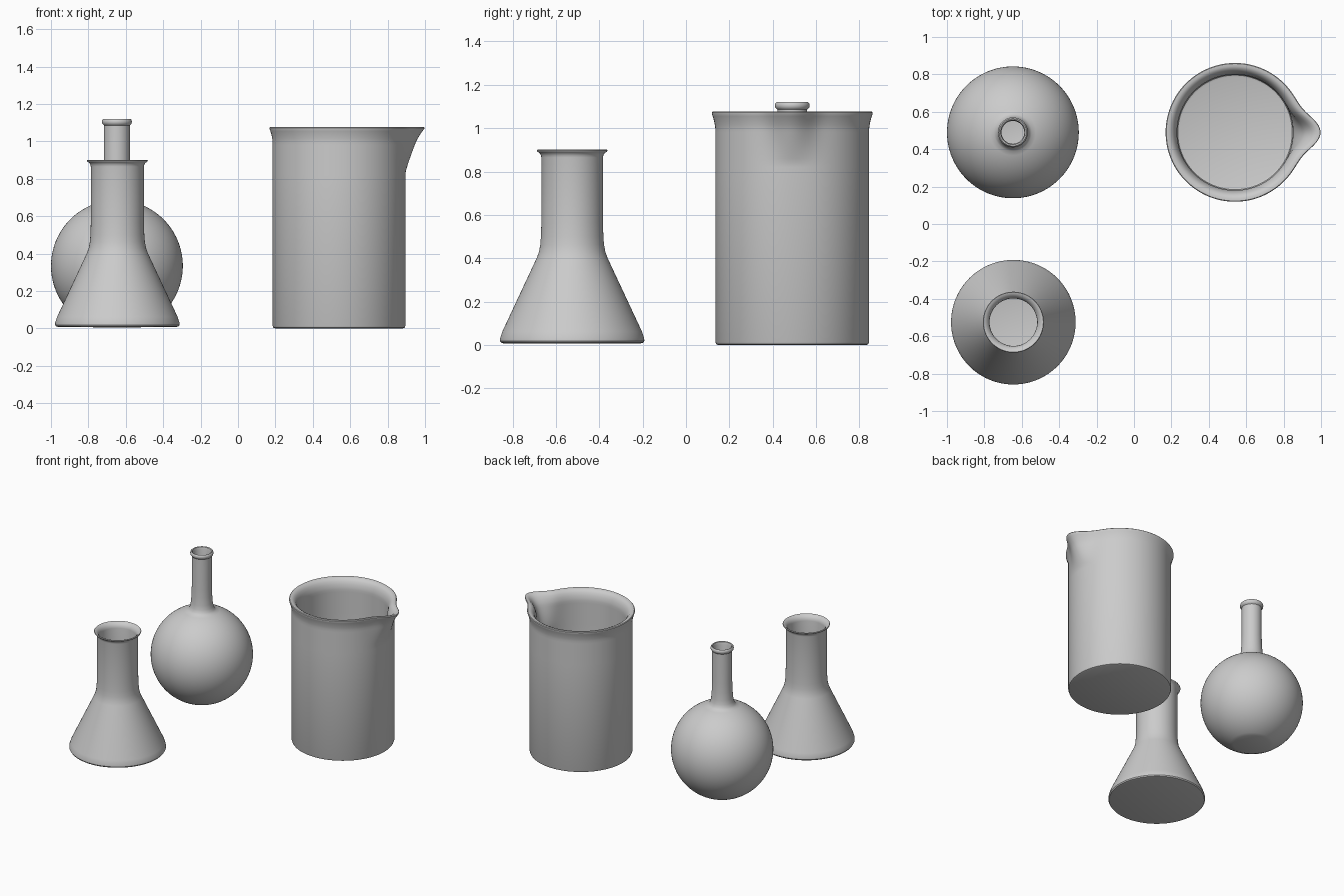
import bpy, bmesh
from math import sin, cos, pi, radians, atan2, exp, hypot, acos
from mathutils import Vector

if "Cube" in bpy.data.objects:
    bpy.data.objects.remove(bpy.data.objects["Cube"])


def lathe(name, profile, location, shape=None, steps=128):
    """Revolve an (r, z) profile that begins and ends on the axis."""
    bm = bmesh.new()
    verts = [bm.verts.new((r, 0, z)) for r, z in profile]
    edges = [bm.edges.new(pair) for pair in zip(verts, verts[1:])]
    bmesh.ops.spin(bm, geom=verts + edges, cent=(0, 0, 0), axis=(0, 0, 1),
                   angle=2 * pi, steps=steps, use_merge=True)
    bmesh.ops.remove_doubles(bm, verts=bm.verts, dist=1e-5)
    if shape:
        for v in bm.verts:
            shape(v)
    bmesh.ops.recalc_face_normals(bm, faces=bm.faces)
    mesh = bpy.data.meshes.new(name)
    bm.to_mesh(mesh)
    bm.free()
    obj = bpy.data.objects.new(name, mesh)
    bpy.context.collection.objects.link(obj)
    obj.location = location
    bpy.ops.object.select_all(action='DESELECT')
    obj.select_set(True)
    bpy.context.view_layer.objects.active = obj
    bpy.ops.object.shade_smooth_by_angle(angle=radians(35))
    return obj


def arc(radius, cz, r_low, r_high, n=36):
    """Sphere profile from a low circle of radius r_low up to radius r_high."""
    a0 = -acos(r_low / radius)
    a1 = acos(r_high / radius)
    return [(radius * cos(a0 + (a1 - a0) * i / n),
             cz + radius * sin(a0 + (a1 - a0) * i / n)) for i in range(n + 1)]


# Round flask: flat-bottomed ball, filleted neck and beaded lip
outer = [(0, 0.005)] + arc(0.3525, 0.334, 0.125, 0.1)
outer += [(0.088, 0.685), (0.08, 0.705), (0.075, 0.735), (0.071, 0.79),
          (0.069, 0.86), (0.069, 1.085), (0.074, 1.09), (0.079, 1.096),
          (0.08, 1.106), (0.078, 1.115), (0.073, 1.12)]
inner = [(0, 0.02)] + arc(0.34, 0.334, 0.128, 0.09)
inner += [(0.078, 0.68), (0.07, 0.705), (0.063, 0.77), (0.061, 0.86),
          (0.061, 1.1), (0.066, 1.117)]
lathe("round_flask", outer + inner[::-1], (-0.6475, 0.49, 0))

# Conical flask: rounded foot, sloped body, wide neck and flared lip
outer = [(0, 0.008), (0.318, 0.008), (0.328, 0.011), (0.333, 0.019),
         (0.332, 0.032), (0.322, 0.062), (0.163, 0.402), (0.153, 0.43),
         (0.147, 0.462), (0.144, 0.5), (0.142, 0.56), (0.142, 0.865),
         (0.144, 0.875), (0.15, 0.885), (0.161, 0.892), (0.163, 0.897),
         (0.16, 0.901)]
inner = [(0, 0.024), (0.3, 0.024), (0.314, 0.032), (0.306, 0.06),
         (0.148, 0.4), (0.138, 0.43), (0.132, 0.462), (0.129, 0.5),
         (0.127, 0.56), (0.127, 0.86), (0.13, 0.876), (0.14, 0.89),
         (0.152, 0.899)]
lathe("conical_flask", outer + inner[::-1], (-0.645, -0.525, 0))


# Beaker: straight wall, rolled rim, with a pouring spout pulled out toward +x
def pull_spout(v):
    t = (v.co.z - 0.83) / 0.245
    r = hypot(v.co.x, v.co.y)
    if t <= 0 or r < 0.2:
        return
    a = atan2(v.co.y, v.co.x)
    d = 0.088 * min(t, 1) ** 1.15 * exp(-(a / 0.245) ** 2)
    v.co += Vector((cos(a), sin(a), 0)) * d


zs = [0.82 + 0.02 * i for i in range(10)]
outer = [(0, 0), (0.342, 0), (0.351, 0.004), (0.355, 0.014)]
outer += [(0.355, z) for z in zs]
outer += [(0.357, 1.015), (0.361, 1.035), (0.367, 1.055), (0.371, 1.066),
          (0.371, 1.072), (0.367, 1.076)]
inner = [(0, 0.03), (0.295, 0.03), (0.306, 0.034), (0.31, 0.045)]
inner += [(0.31, z) for z in zs]
inner += [(0.312, 1.015), (0.317, 1.035), (0.326, 1.055), (0.338, 1.069),
          (0.352, 1.076)]
lathe("beaker", outer + inner[::-1], (0.54, 0.49, 0), pull_spout, steps=160)
